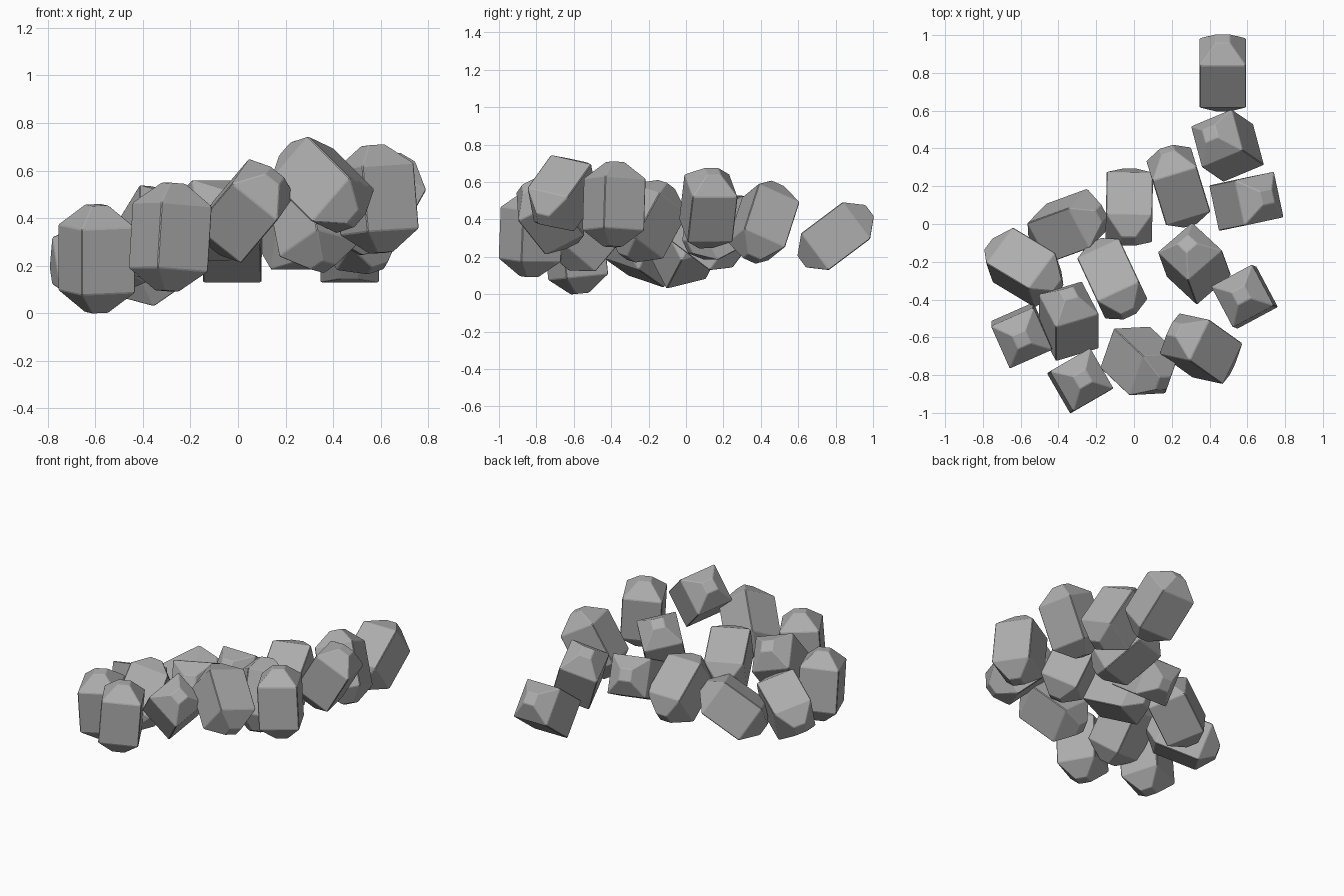
import bpy, bmesh, math
from mathutils import Vector, Matrix

if "Cube" in bpy.data.objects:
    bpy.data.objects.remove(bpy.data.objects["Cube"])

grey = bpy.data.materials.new("stone_grey")
grey.diffuse_color = (0.42, 0.42, 0.42, 1)
grey.use_nodes = True
grey.node_tree.nodes["Principled BSDF"].inputs["Base Color"].default_value = grey.diffuse_color

# One block: square prism with blunt pyramid ends (half-size, height along the axis)
RINGS = [(0.038, -0.227), (0.123, -0.138), (0.123, 0.138), (0.038, 0.227)]
mesh = bpy.data.meshes.new("stone_block")
bm = bmesh.new()
rings = [[bm.verts.new((sx * s, sy * s, z))
          for sx, sy in ((-1, -1), (1, -1), (1, 1), (-1, 1))] for s, z in RINGS]
bm.faces.new(rings[0][::-1])
bm.faces.new(rings[-1])
for lo, hi in zip(rings, rings[1:]):
    for i in range(4):
        j = (i + 1) % 4
        bm.faces.new((lo[i], lo[j], hi[j], hi[i]))
bmesh.ops.bevel(bm, geom=bm.edges[:], offset=0.004, segments=1, affect='EDGES')
bmesh.ops.recalc_face_normals(bm, faces=bm.faces[:])
bm.to_mesh(mesh)
bm.free()
mesh.materials.append(grey)


def flat(deg):
    """Horizontal direction at an angle from x."""
    return (math.cos(math.radians(deg)), math.sin(math.radians(deg)), 0)


def rising(deg, up):
    """Direction at a heading, raised by an elevation."""
    a, e = math.radians(deg), math.radians(up)
    return (math.cos(a) * math.cos(e), math.sin(a) * math.cos(e), math.sin(e))


# Each stone: centre, long axis, direction of one side
STONES = [
    ((0.47, 0.80, 0.31), (0, 0.8, 0.6), (1, 0, 0)),
    ((0.495, 0.415, 0.385), (-0.41, 0.28, 0.87), flat(15)),
    ((0.595, 0.12, 0.46), (0.49, 0.10, 0.87), flat(12)),
    ((0.235, 0.20, 0.355), rising(107, 27), flat(17)),
    ((-0.025, 0.09, 0.31), rising(-91, 37), flat(-1)),
    ((-0.35, -0.01, 0.23), rising(20, 33), (-0.33, 0.90, 0.3)),
    ((-0.583, -0.23, 0.225), rising(-31, 20), (0.51, 0.84, -0.3)),
    ((-0.115, -0.29, 0.39), rising(-65, 25), flat(25)),
    ((0.32, -0.21, 0.39), (-0.17, 0.47, 0.87), flat(47)),
    ((0.585, -0.385, 0.48), (-0.08, 0.03, 1), flat(28)),
    ((0.355, -0.66, 0.54), (-0.63, 0.45, 0.63), (0.6, 1.26, -0.28)),
    ((0.03, -0.725, 0.43), (0.55, -0.52, 0.65), (-1.1, -0.06, 0.88)),
    ((-0.285, -0.83, 0.32), (0.06, 0.04, 1), flat(30)),
    ((-0.345, -0.515, 0.33), (0, 0.65, 0.76), (0.93, 0.28, -0.24)),
    ((-0.595, -0.59, 0.229), (0, -0.1, 1), flat(24)),
]

for n, (centre, axis, side) in enumerate(STONES):
    d = Vector(axis).normalized()
    u = Vector(side)
    u = (u - d * u.dot(d)).normalized()
    v = d.cross(u)
    ob = bpy.data.objects.new(f"stone_{n + 1:02d}", mesh)
    rot = Matrix((u, v, d)).transposed().to_4x4()
    ob.matrix_world = Matrix.Translation(centre) @ rot
    bpy.context.collection.objects.link(ob)
